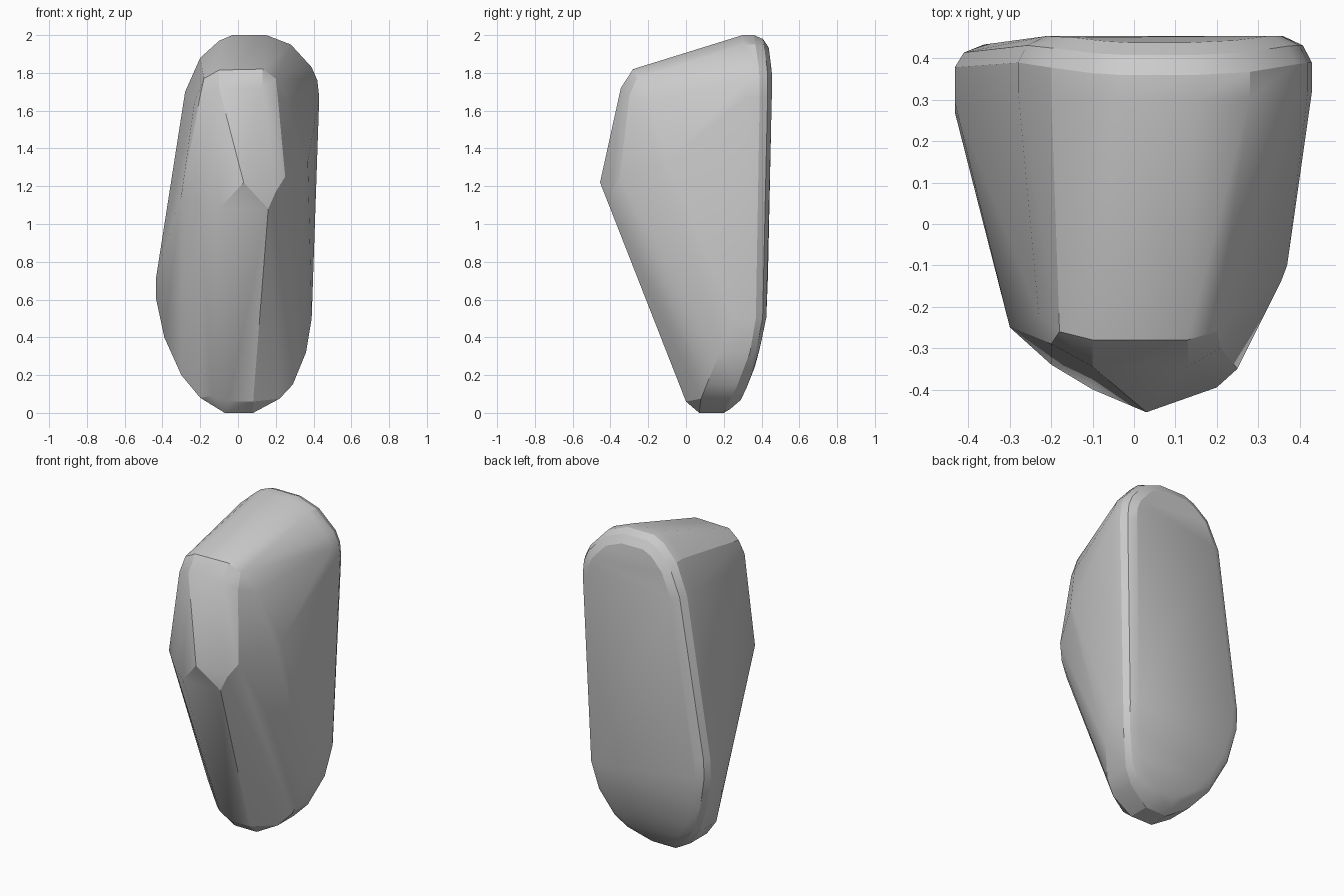
import bpy, bmesh
from mathutils import Vector

if "Cube" in bpy.data.objects:
    bpy.data.objects.remove(bpy.data.objects["Cube"])

# Outline of the broad back slab, seen from the front (x, z)
outline = [(-0.03, 2.0), (0.15, 2.0), (0.28, 1.95), (0.39, 1.83), (0.42, 1.76), (0.43, 1.67),
           (0.39, 0.5), (0.36, 0.32), (0.29, 0.15), (0.22, 0.075), (0.08, 0.0),
           (-0.07, 0.0), (-0.2, 0.08), (-0.3, 0.2), (-0.39, 0.4), (-0.433, 0.6),
           (-0.433, 0.72), (-0.28, 1.7), (-0.2, 1.88), (-0.1, 1.97)]

# Depth of the slab by height: z, front of rim, rear of rim, back face
depth = [(0.0, 0.07, 0.2, 0.23), (0.08, 0.08, 0.24, 0.3), (0.27, 0.16, 0.33, 0.375),
         (0.5, 0.25, 0.37, 0.425), (0.75, 0.3, 0.38, 0.435), (1.1, 0.32, 0.39, 0.45),
         (1.8, 0.32, 0.39, 0.455), (2.0, 0.3, 0.36, 0.43)]


def depth_at(z, column):
    for a, b in zip(depth, depth[1:]):
        if z <= b[0]:
            t = (z - a[0]) / (b[0] - a[0])
            return a[column] + t * (b[column] - a[column])
    return depth[-1][column]


def inset(x, z, amount):
    # Move a rim point towards the slab's centre line
    a, b = Vector((-0.02, 0.43)), Vector((0.07, 1.62))
    p = Vector((x, z))
    t = max(0, min(1, (p - a).dot(b - a) / (b - a).length_squared))
    centre = a.lerp(b, t)
    return p + (centre - p).normalized() * amount


points = []
for x, z in outline:
    points += [(x, depth_at(z, 1), z), (x, depth_at(z, 2), z)]
    for amount, mix in ((0.022, 0.65), (0.07, 1.0)):
        q = inset(x, z, amount)
        rear, back = depth_at(q.y, 2), depth_at(q.y, 3)
        points.append((q.x, rear + mix * (back - rear), q.y))

# Front nose, upper front edge and narrow foot
points += [(0.03, -0.455, 1.22), (-0.1, -0.4, 1.08), (0.16, -0.4, 1.08), (0.2, -0.395, 1.17),
           (-0.2, -0.34, 1.11), (-0.3, -0.25, 1.15), (0.25, -0.35, 1.25), (0.355, -0.14, 1.33),
           (0.37, -0.1, 1.33),
           (-0.1, -0.28, 1.815), (0.13, -0.28, 1.82), (-0.1, -0.345, 1.72), (0.13, -0.345, 1.72),
           (-0.18, -0.26, 1.77), (0.2, -0.26, 1.77), (-0.2, -0.29, 1.68), (0.21, -0.3, 1.68),
           (-0.23, -0.22, 1.65), (0.27, -0.2, 1.65),
           (-0.05, 0.0, 0.06), (0.08, 0.0, 0.06), (-0.14, 0.02, 0.09), (0.15, 0.03, 0.09)]

# Wrap the points into one faceted solid
bm = bmesh.new()
for p in points:
    bm.verts.new(p)
bmesh.ops.convex_hull(bm, input=bm.verts)
loose = [v for v in bm.verts if not v.link_faces]
bmesh.ops.delete(bm, geom=loose, context='VERTS')
bmesh.ops.dissolve_limit(bm, angle_limit=0.02, verts=bm.verts, edges=bm.edges)
bmesh.ops.recalc_face_normals(bm, faces=bm.faces)
mesh = bpy.data.meshes.new("boulder")
bm.to_mesh(mesh)
bm.free()
boulder = bpy.data.objects.new("boulder", mesh)
bpy.context.collection.objects.link(boulder)
bpy.context.view_layer.objects.active = boulder
boulder.select_set(True)
bpy.ops.object.shade_smooth_by_angle(angle=0.4)
